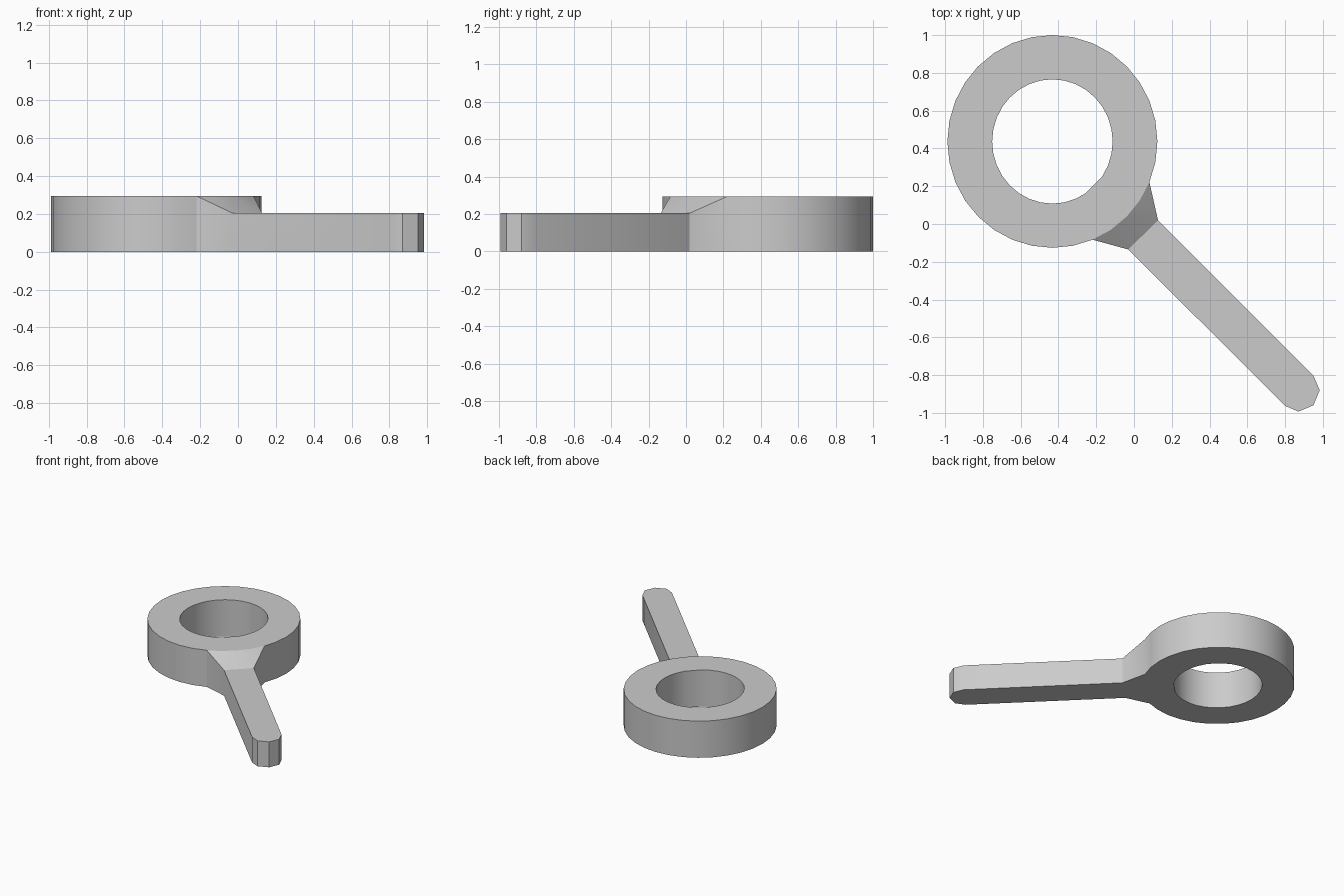
import bpy, bmesh
from math import cos, sin, pi, radians

cube = bpy.data.objects.get("Cube")
if cube:
    bpy.data.objects.remove(cube)

N = 32
CX, CY = -0.432, 0.437
RING_TOP, ARM_TOP = 0.295, 0.205
ARC = list(range(26, 31))  # ring corners where the neck joins

bm = bmesh.new()


def loop(points, z):
    return [bm.verts.new((x, y, z)) for x, y in points]


def ellipse(rx, ry):
    return [(CX + rx * cos(2 * pi * i / N), CY + ry * sin(2 * pi * i / N)) for i in range(N)]


def walls(low, high, pairs):
    for a, b in pairs:
        bm.faces.new((low[a], low[b], high[b], high[a]))


# Ring: outer and inner outlines, the inner one flattened beside the neck
outer = ellipse(0.556, 0.563)
inner = ellipse(0.319, 0.329)
inner[28] = tuple((a + b) / 2 for a, b in zip(inner[27], inner[29]))
out_low, out_high = loop(outer, 0), loop(outer, RING_TOP)
in_low, in_high = loop(inner, 0), loop(inner, RING_TOP)
around = [(i, (i + 1) % N) for i in range(N)]
walls(out_low, out_high, [p for p in around if p[0] not in ARC[:-1]])
walls(in_low, in_high, around)
walls(out_low, in_low, around)
walls(out_high, in_high, around)

# Arm: straight bar with a faceted tip, outlined from the left neck corner
arm = [(-0.03, -0.135), (0.80, -0.963), (0.87, -0.993), (0.95, -0.96),
       (0.983, -0.88), (0.95, -0.803), (0.127, 0.02)]
arm_low, arm_high = loop(arm, 0), loop(arm, ARM_TOP)
walls(arm_low, arm_high, [(i, i + 1) for i in range(len(arm) - 1)])
bm.faces.new(arm_high)
bm.faces.new(arm_low)

# Neck: flat underside, upright cheeks and a slope from ring rim to arm
bm.faces.new([out_low[i] for i in reversed(ARC)] + [arm_low[0], arm_low[-1]])
for rim, corner in ((ARC[0], 0), (ARC[-1], -1)):
    bm.faces.new((out_low[rim], arm_low[corner], arm_high[corner], out_high[rim]))
middle = ARC[2]
for i in ARC[:-1]:
    corner = arm_high[0] if i < middle else arm_high[-1]
    bm.faces.new((out_high[i], corner, out_high[i + 1]))
bm.faces.new((out_high[middle], arm_high[0], arm_high[-1]))

bmesh.ops.recalc_face_normals(bm, faces=bm.faces)
mesh = bpy.data.meshes.new("ring_with_arm")
bm.to_mesh(mesh)
bm.free()
part = bpy.data.objects.new("ring_with_arm", mesh)
bpy.context.collection.objects.link(part)

# Plain grey finish
grey = bpy.data.materials.new("light_grey")
grey.use_nodes = True
colour = (0.6, 0.6, 0.6, 1)
grey.diffuse_color = colour
grey.node_tree.nodes["Principled BSDF"].inputs["Base Color"].default_value = colour
mesh.materials.append(grey)

bpy.ops.object.select_all(action="DESELECT")
part.select_set(True)
bpy.context.view_layer.objects.active = part
bpy.ops.object.shade_smooth_by_angle(angle=radians(30))
